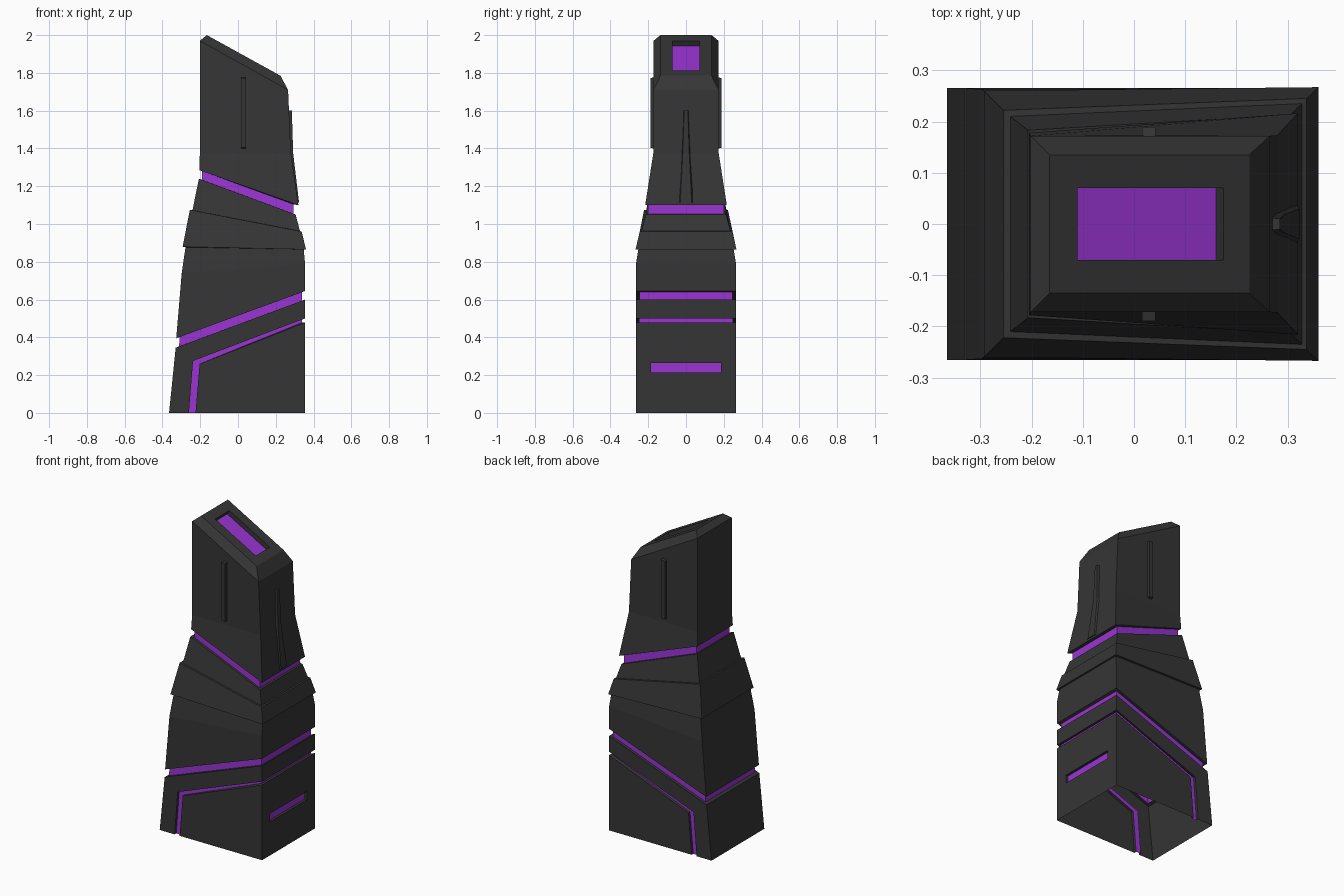
import bpy, bmesh
from mathutils import Vector

cube = bpy.data.objects.get("Cube")
if cube:
    bpy.data.objects.remove(cube, do_unlink=True)


def material(name, rgb):
    m = bpy.data.materials.new(name)
    m.use_nodes = True
    m.diffuse_color = (*rgb, 1)
    bsdf = next(n for n in m.node_tree.nodes if n.type == 'BSDF_PRINCIPLED')
    bsdf.inputs["Base Color"].default_value = (*rgb, 1)
    return m


MATS = [material("charcoal", (0.036, 0.036, 0.036)),
        material("glowing_purple", (0.32, 0.035, 0.65))]
DARK, GLOW = 0, 1


def face(bm, points, mat=DARK):
    f = bm.faces.new([bm.verts.new(p) for p in points])
    f.material_index = mat


def finish(name, bm):
    bmesh.ops.remove_doubles(bm, verts=bm.verts, dist=0.0005)
    bmesh.ops.recalc_face_normals(bm, faces=bm.faces)
    mesh = bpy.data.meshes.new(name)
    bm.to_mesh(mesh)
    bm.free()
    for m in MATS:
        mesh.materials.append(m)
    ob = bpy.data.objects.new(name, mesh)
    bpy.context.scene.collection.objects.link(ob)
    return ob


def corners(ring):
    """Four corners of a slanted section: left x, z, half depth, then right."""
    xl, zl, yl, xr, zr, yr = ring
    return [Vector(p) for p in ((xl, -yl, zl), (xr, -yr, zr), (xr, yr, zr), (xl, yl, zl))]


def loft(bm, rings, glow=()):
    for i in range(len(rings) - 1):
        a, b = corners(rings[i]), corners(rings[i + 1])
        for k in range(4):
            n = (k + 1) % 4
            face(bm, (a[k], a[n], b[n], b[k]), GLOW if i in glow else DARK)


def recessed_panel(bm, quad, u, v, depth):
    """Quad with a sunken glowing rectangle spanning u to 1-u and v to 1-v."""
    a, b, c, d = [Vector(p) for p in quad]
    n = (b - a).cross(d - a).normalized()
    hole = [a.lerp(b, s).lerp(d.lerp(c, s), t)
            for s, t in ((u[0], v[0]), (u[1], v[0]), (u[1], v[1]), (u[0], v[1]))]
    floor = [p - n * depth for p in hole]
    outer = [a, b, c, d]
    for k in range(4):
        j = (k + 1) % 4
        face(bm, (outer[k], outer[j], hole[j], hole[k]))
        face(bm, (hole[k], hole[j], floor[j], floor[k]))
    face(bm, floor, GLOW)


# Sections shared between neighbouring parts
BASE_TOP = (-.33, .345, .265, .355, .60, .265)
MID_LOW = (-.327, .395, .265, .355, .645, .265)
MID_TOP = (-.278, .877, .25, .348, .866, .252)
COLLAR_TOP = (-.255, 1.075, .222, .337, .96, .245)
NECK_TOP = (-.207, 1.24, .183, .305, 1.05, .213)
HEAD_LOW = (-.205, 1.285, .178, .32, 1.10, .216)

# Base: hollow, open below, with a bent groove running round front, right and back
bm = bmesh.new()
W, XR, SINK = .265, .355, .016


def wrapped(profile, inset):
    (x0, z0), (x1, z1), z2 = profile
    y, x = W - inset, XR - inset
    front = [Vector((x0, -y, z0)), Vector((x1, -y, z1)), Vector((x, -y, z2))]
    return front + [Vector((p.x, y, p.z)) for p in reversed(front)]


upper = ((-.26, 0), (-.238, .275), .50)
lower = ((-.225, 0), (-.203, .26), .478)
rails = [wrapped(upper, 0), wrapped(upper, SINK), wrapped(lower, SINK), wrapped(lower, 0)]
for i in range(3):
    for k in range(5):
        face(bm, (rails[i][k], rails[i][k + 1], rails[i + 1][k + 1], rails[i + 1][k]),
             GLOW if i == 1 else DARK)
top = corners(BASE_TOP)
foot = [Vector((-.365, -W, 0)), Vector((XR, -W, 0)), Vector((XR, W, 0)), Vector((-.365, W, 0))]
outer, inner = rails[0], rails[3]
for side, left, right in ((slice(0, 3), 0, 1), (slice(5, 2, -1), 3, 2)):
    face(bm, outer[side] + [top[right], top[left], foot[left]])
    face(bm, inner[side] + [foot[right]])
face(bm, (foot[0], top[0], top[3], foot[3]))
face(bm, (outer[2], outer[3], top[2], top[1]))
recessed_panel(bm, (foot[1], foot[2], inner[3], inner[2]), (.15, .85), (.445, .555), SINK)
finish("base", bm)

# Sunken glowing bands between the blocks
for name, low, high, sunk_low, sunk_high in (
        ("lower_glow_band", BASE_TOP, MID_LOW,
         (-.312, .352, .247, .339, .594, .247), (-.309, .402, .247, .339, .639, .247)),
        ("upper_glow_band", NECK_TOP, HEAD_LOW,
         (-.19, 1.234, .168, .295, 1.054, .2), (-.19, 1.28, .166, .295, 1.104, .2))):
    bm = bmesh.new()
    loft(bm, [low, sunk_low, sunk_high, high], glow=(1,))
    finish(name, bm)

# Middle block and the two stepped collars
for name, rings in (
        ("middle_block", [MID_LOW, (-.298, .74, .263, .355, .79, .265), MID_TOP]),
        ("lower_collar", [MID_TOP, (-.293, .88, .26, .36, .865, .267), COLLAR_TOP]),
        ("upper_collar", [COLLAR_TOP, (-.241, 1.073, .21, .328, .963, .235), NECK_TOP])):
    bm = bmesh.new()
    loft(bm, rings)
    finish(name, bm)

# Head with chamfered slanted roof and a recessed roof light
bm = bmesh.new()
ROOF = (-.165, 2.0, .135, .225, 1.785, .135)
loft(bm, [HEAD_LOW, (-.202, 1.375, .172, .28, 1.375, .173),
          (-.202, 1.97, .172, .265, 1.71, .172), ROOF])
recessed_panel(bm, corners(ROOF), (.14, .87), (.24, .76), .03)
finish("head", bm)

# Slim raised bars on the front and back of the head
for name, s in (("front_bar", -1), ("back_bar", 1)):
    bm = bmesh.new()
    bmesh.ops.create_cube(bm, size=1)
    for v in bm.verts:
        v.co = (.029 + v.co.x * .026, s * .176 + v.co.y * .026, 1.588 + v.co.z * .38)
        if v.co.y * s > .176:
            v.co.z = 1.588 + (v.co.z - 1.588) * .97
    finish(name, bm)

# Tapered fin on the right side of the head: z, wall x, outer x, half width
bm = bmesh.new()
fin = [[Vector((w, -h * 1.3, z)), Vector((o, -h, z)), Vector((o, h, z)), Vector((w, h * 1.3, z))]
       for z, w, o, h in ((1.6, .262, .285, .01), (1.375, .276, .292, .017), (1.115, .315, .323, .03))]
for a, b in zip(fin, fin[1:]):
    for k in range(3):
        face(bm, (a[k], a[k + 1], b[k + 1], b[k]))
face(bm, fin[0])
face(bm, fin[-1])
finish("side_fin", bm)
